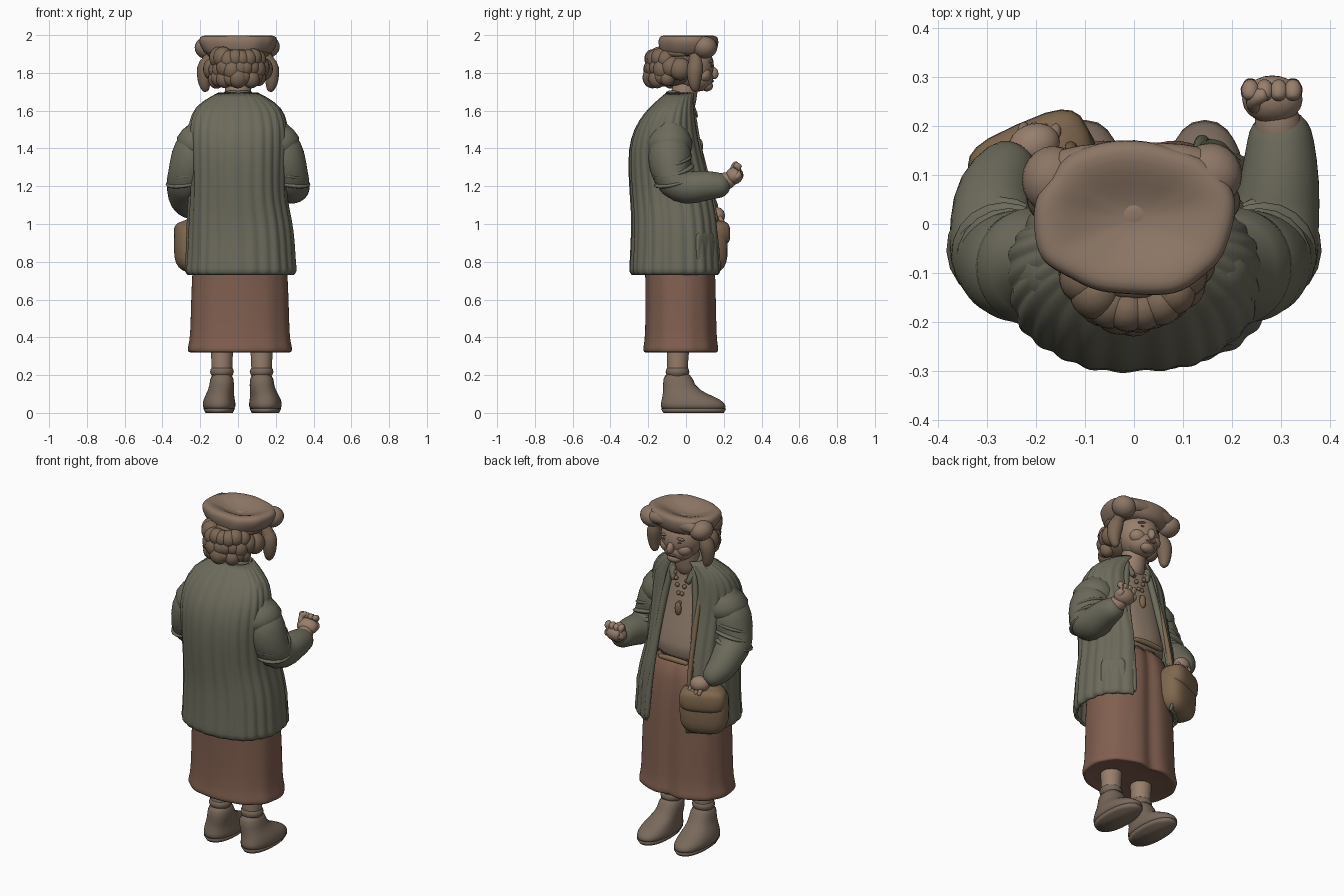
import bpy, math, random
from mathutils import Vector, Euler

random.seed(4)
COLORS = {
    "wool": (0.15, 0.145, 0.105, 1), "skirt": (0.22, 0.115, 0.08, 1),
    "skin": (0.31, 0.21, 0.15, 1), "shirt": (0.30, 0.22, 0.16, 1),
    "hair": (0.20, 0.135, 0.09, 1), "hat": (0.26, 0.18, 0.13, 1),
    "leather": (0.21, 0.135, 0.075, 1), "boot": (0.19, 0.14, 0.105, 1),
    "dark": (0.07, 0.05, 0.04, 1),
}
MATS = {}
for key, col in COLORS.items():
    MATS[key] = bpy.data.materials.new(key)
    MATS[key].diffuse_color = col


def make(name, verts, faces, mat, sub=1):
    me = bpy.data.meshes.new(name)
    me.from_pydata([tuple(v) for v in verts], [], faces)
    me.polygons.foreach_set("use_smooth", [True] * len(me.polygons))
    me.materials.append(MATS[mat])
    ob = bpy.data.objects.new(name, me)
    bpy.context.collection.objects.link(ob)
    if sub:
        mod = ob.modifiers.new("smooth", "SUBSURF")
        mod.levels = mod.render_levels = sub
    return ob


def bridge(rings, closed=True):
    n = len(rings[0])
    verts = [v for r in rings for v in r]
    faces = []
    for i in range(len(rings) - 1):
        for j in range(n if closed else n - 1):
            k = (j + 1) % n
            faces.append((i*n + j, i*n + k, (i+1)*n + k, (i+1)*n + j))
    if closed:
        faces += [tuple(reversed(range(n))), tuple(range(len(verts) - n, len(verts)))]
    return verts, faces


def loft(name, sections, mat, n=48, gap=0, power=2.3, shape=None, sub=1):
    """Stack of superellipse rings (z, cx, cy, rx, ry); gap opens the front."""
    rings = []
    for z, cx, cy, rx, ry in sections:
        ring = []
        for j in range(n):
            t = j / (n - 1) if gap else j / n
            a = math.pi/2 + gap + t * (2*math.pi - 2*gap)
            c, s = math.cos(a), math.sin(a)
            k = shape(a, z) if shape else 1
            ring.append((cx + k*rx*math.copysign(abs(c)**(2/power), c),
                         cy + k*ry*math.copysign(abs(s)**(2/power), s), z))
        rings.append(ring)
    return make(name, *bridge(rings, not gap), mat, sub)


def tube(name, points, mat, n=14, sub=1):
    """Round tube through (x, y, z, radius) points with rounded ends."""
    p = [Vector(q[:3]) for q in points]
    rings = []
    for i, q in enumerate(points):
        d = (p[min(i+1, len(p)-1)] - p[max(i-1, 0)]).normalized()
        u = d.cross(Vector((0, 0, 1)) if abs(d.z) < 0.9 else Vector((0, 1, 0))).normalized()
        v = d.cross(u)
        circ = [u*math.cos(2*math.pi*j/n) + v*math.sin(2*math.pi*j/n) for j in range(n)]
        if i == 0:
            rings.append([p[i] - d*q[3]*0.5 + c*q[3]*0.5 for c in circ])
        rings.append([p[i] + c*q[3] for c in circ])
        if i == len(p) - 1:
            rings.append([p[i] + d*q[3]*0.5 + c*q[3]*0.5 for c in circ])
    return make(name, *bridge(rings), mat, sub)


def blob(name, loc, r, mat, rot=(0, 0, 0), box=1.0):
    """Ellipsoid; box < 1 makes it squarer."""
    m = Euler(rot).to_matrix()
    f = lambda t: math.copysign(abs(t)**box, t)
    rings = []
    for i in range(13):
        a = math.pi * (i + 0.15) / 12.3 - math.pi/2
        rings.append([Vector(loc) + m @ Vector((
            r[0]*f(math.cos(a))*f(math.cos(b)), r[1]*f(math.cos(a))*f(math.sin(b)), r[2]*f(math.sin(a))))
            for b in (2*math.pi*j/20 for j in range(20))])
    return make(name, *bridge(rings), mat, 0)


# boots, soles and legs
for side, x, splay in (("left", -0.085, -0.015), ("right", 0.125, 0.02)):
    tube(side + "_leg", [(x, -0.045, 0.16, .057), (x, -0.045, 0.27, .055), (x, -0.04, 0.42, .07)], "skin")
    tube(side + "_sock_roll", [(x, -0.045, 0.205, .066), (x, -0.045, 0.23, .067)], "boot")
    loft(side + "_boot", [(.01, x+splay, .04, .078, .168), (.035, x+splay, .04, .09, .178),
                          (.07, x+splay, .03, .084, .16), (.10, x+splay*.7, -.005, .074, .118),
                          (.14, x, -.04, .065, .082), (.22, x, -.045, .062, .077)], "boot", n=24)
    loft(side + "_sole", [(0, x+splay, .04, .072, .16), (.022, x+splay, .04, .084, .173)], "boot", n=24, sub=0)

# skirt with soft folds and a front crease
folds = lambda a, z: (1 + .012*math.sin(11*a) * (1.1 - z)
                      - .10*math.exp(-((a % (2*math.pi) - math.pi/2)/.10)**2))
loft("skirt", [(.335, .01, -.025, .24, .175), (.315, .01, -.025, .265, .19), (.33, .01, -.025, .278, .202),
               (.36, .01, -.025, .272, .197), (.40, .01, -.025, .262, .19), (.6, .01, -.025, .258, .187),
               (.8, .01, -.03, .25, .187), (1.0, 0, -.04, .22, .185), (1.15, 0, -.06, .2, .17)],
     "skirt", n=72, shape=folds)

# shirt, neckline and waistband
loft("shirt", [(1.08, 0, -.06, .21, .187), (1.2, 0, -.08, .21, .192), (1.4, 0, -.1, .21, .168),
               (1.52, 0, -.09, .2, .135), (1.6, 0, -.07, .16, .10), (1.67, 0, -.03, .085, .065)], "shirt")
tube("waistband", [(-.09, .12, 1.12, .015), (0, .125, 1.125, .017), (.09, .12, 1.12, .015)], "leather")

# ribbed open cardigan
ribs = lambda a, z: 1 + .014*math.sin(26*a) + .008*math.sin(9*a + 4*z)
coat = loft("cardigan", [(.735, .015, -.05, .272, .228), (.75, .015, -.05, .29, .242), (.78, .015, -.05, .283, .238),
                         (.9, .015, -.05, .278, .232), (1.02, .01, -.052, .27, .226), (1.12, 0, -.065, .253, .22),
                         (1.25, 0, -.085, .25, .21), (1.4, 0, -.108, .255, .19), (1.5, 0, -.103, .256, .166),
                         (1.58, 0, -.085, .242, .135), (1.64, 0, -.06, .195, .10), (1.69, 0, -.03, .10, .07)],
            "wool", n=140, gap=.42, shape=ribs)
thick = coat.modifiers.new("thickness", "SOLIDIFY")
thick.thickness = .014
thick.offset = 0

# cardigan edges and pocket
for s, side in ((-1, "left"), (1, "right")):
    tube(side + "_front_edge", [(s*.07, .025, 1.65, .018), (s*.10, .045, 1.5, .02), (s*.115, .075, 1.35, .018),
                                (s*.125, .12, 1.15, .016), (s*.135, .155, .95, .016), (s*.14, .17, .76, .017)], "wool")
blob("right_pocket", (.225, .095, .87), (.07, .022, .09), "wool", (0, 0, -.75), .5)

# sleeves with a seam above the elbow
for s, side in ((-1, "left"), (1, "right")):
    tube(side + "_upper_sleeve", [(s*.13, -.085, 1.60, .07), (s*.165, -.09, 1.555, .105), (s*.195, -.09, 1.47, .125),
                                  (s*.215, -.085, 1.39, .128)], "wool", n=24)
    tube(side + "_elbow_sleeve", [(s*.222, -.088, 1.42, .118), (s*.25, -.085, 1.3, .118),
                                  (s*.278, -.06, 1.215, .105), (s*.288, .01, 1.185, .092)]
         + ([(.3, .09, 1.205, .082), (.3, .18, 1.205, .068), (.298, .205, 1.205, .06)] if s > 0 else
            [(-.285, .07, 1.12, .082), (-.25, .13, 1.075, .06)]), "wool", n=24)
    for k in range(3):
        blob(side + "_sleeve_fold", (s*(.25 + .01*k), -.08 + .012*k, 1.33 - .05*k), (.116, .116, .022),
             "wool", (.25, s*.2, 0))

# raised right hand, curled fingers
tube("right_wrist", [(.298, .17, 1.215, .055), (.29, .24, 1.235, .046)], "skin")
blob("right_palm", (.283, .255, 1.255), (.062, .05, .045), "skin", (.5, 0, 0))
for k in range(4):
    x = .238 + .029*k
    tube("right_finger", [(x, .26, 1.245, .021), (x, .292, 1.265, .024), (x, .29, 1.298, .023),
                          (x, .262, 1.312, .019)], "skin", 10)
tube("right_thumb", [(.25, .24, 1.27, .022), (.238, .255, 1.305, .02), (.265, .265, 1.318, .018)], "skin", 10)

# left hand resting on the shoulder bag
blob("left_hand", (-.205, .16, 1.045), (.055, .045, .045), "skin", (.3, 0, .4))
for k in range(4):
    tube("left_finger", [(-.23 + .022*k, .175, 1.04, .014), (-.225 + .022*k, .2, 1.0, .013)], "skin", 8)

# shoulder bag, flap and strap
yaw = .42
blob("bag", (-.205, .118, .885), (.135, .08, .145), "leather", (0, 0, yaw), .65)
blob("bag_flap", (-.21, .137, .95), (.13, .073, .07), "leather", (0, 0, yaw), .6)
tube("bag_strap", [(-.13, .16, 1.0, .014), (-.125, .135, 1.15, .014), (-.125, .085, 1.35, .014),
                   (-.12, .04, 1.52, .014), (-.11, -.02, 1.64, .012)], "leather")

# neck, collar and necklace
tube("neck", [(0, -.02, 1.62, .075), (0, -.01, 1.7, .07), (0, .01, 1.78, .07)], "skin")
for s in (-1, 1):
    tube("collar", [(0, -.095, 1.69, .018), (s*.075, -.05, 1.69, .022), (s*.08, .02, 1.645, .022),
                    (s*.05, .05, 1.57, .018)], "wool")
    for k in range(7):
        t = k / 6
        blob("necklace_bead", (s*.07*(1 - t), .025 + .035*t, 1.63 - .15*t*t - .04*t), (.012,)*3, "leather")
blob("pendant", (0, .075, 1.41), (.02, .015, .04), "leather")

# head and face
blob("head", (0, .03, 1.835), (.122, .118, .125), "skin")
blob("jaw", (0, .065, 1.772), (.09, .08, .07), "skin")
blob("chin", (0, .11, 1.73), (.045, .033, .028), "skin")
blob("nose", (0, .145, 1.80), (.02, .026, .034), "skin", (.3, 0, 0))
blob("mouth", (0, .139, 1.757), (.032, .009, .007), "skirt")
for s in (-1, 1):
    blob("cheek", (s*.05, .092, 1.79), (.05, .043, .042), "skin")
    blob("eye", (s*.043, .131, 1.838), (.018, .009, .008), "dark")
    blob("brow", (s*.047, .128, 1.862), (.032, .014, .008), "hair", (0, s*.2, 0))

# wavy hair around the back and sides
blob("hair_back", (0, -.06, 1.83), (.145, .14, .10), "hair", box=.9)
for k in range(26):
    a = math.radians(190 + 160*(k + random.random())/26)
    z = 1.765 + .05*(k % 3) + .02*random.random()
    r = .04 + .015*random.random()
    blob("curl", (.115*math.cos(a), -.055 + .122*math.sin(a), z), (r, r, r*1.1), "hair")
for s, side in ((-1, "left"), (1, "right")):
    tube(side + "_side_lock", [(s*.14, .05, 1.9, .045), (s*.17, .05, 1.85, .05), (s*.18, .045, 1.79, .042),
                               (s*.178, .045, 1.735, .032), (s*.17, .05, 1.71, .02)], "hair")
    blob(side + "_side_curl", (s*.135, -.03, 1.82), (.05, .06, .06), "hair")

# soft dished hat with rolled brim and corner gathers
wave = lambda a, z: 1 + .03*math.sin(4*a + .6) + .012*math.sin(9*a)
loft("hat", [(1.885, 0, .01, .14, .115), (1.90, 0, .01, .17, .14), (1.93, 0, .012, .19, .152), (1.965, 0, .012, .205, .157),
             (1.99, 0, .012, .2, .152), (2.0, 0, .012, .178, .132), (1.992, 0, .012, .14, .095),
             (1.965, 0, .01, .08, .05), (1.955, 0, .01, .02, .015)], "hat", shape=wave, power=2.4)
tube("hat_band", [(.15*math.cos(t), -.005 + .13*math.sin(t), 1.905, .02)
                  for t in (math.radians(180 + 15*k) for k in range(13))], "leather")
blob("hat_gather_left", (-.165, .09, 1.93), (.065, .07, .058), "hat", (0, .3, 0))
blob("hat_gather_right", (.155, .10, 1.935), (.067, .066, .058), "hat", (0, -.3, 0))
tube("hat_front_roll", [(-.15, .115, 1.945, .042), (-.06, .135, 1.958, .034), (.05, .135, 1.958, .034),
                        (.14, .12, 1.945, .042)], "hat")
